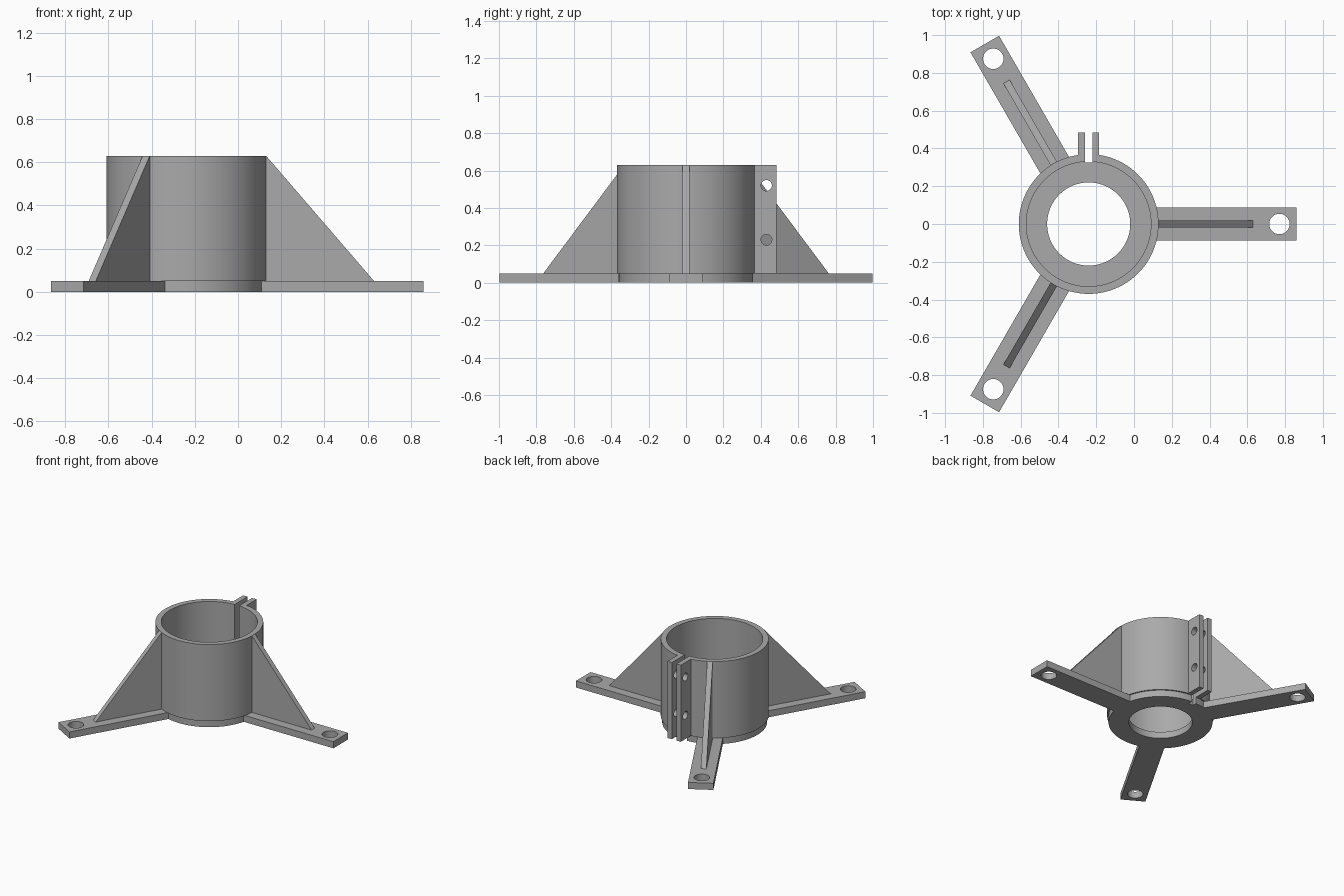
import bpy
from math import cos, sin, pi, radians
from mathutils import Matrix, Vector

cube = bpy.data.objects.get("Cube")
if cube:
    bpy.data.objects.remove(cube, do_unlink=True)

AXIS_X = -0.24            # sleeve axis
BASE_H, TOP = 0.05, 0.63
ARM_ANGLES = (0, 120, 240)

grey = bpy.data.materials.new("plain grey")
grey.use_nodes = True
colour = (0.4, 0.4, 0.4, 1)
grey.diffuse_color = colour
grey.node_tree.nodes["Principled BSDF"].inputs["Base Color"].default_value = colour


def prism(name, outline, depth, matrix):
    """Extrude an outline along its local z and bake in a transform."""
    n = len(outline)
    verts = [matrix @ Vector((x, y, z)) for z in (0, depth) for x, y in outline]
    faces = [list(range(n))[::-1], list(range(n, 2 * n))]
    faces += [[i, (i + 1) % n, n + (i + 1) % n, n + i] for i in range(n)]
    mesh = bpy.data.meshes.new(name)
    mesh.from_pydata(verts, [], faces)
    mesh.materials.append(grey)
    obj = bpy.data.objects.new(name, mesh)
    bpy.context.collection.objects.link(obj)
    return obj


def circle(r, n=96):
    return [(r * cos(2 * pi * i / n), r * sin(2 * pi * i / n)) for i in range(n)]


def rect(x0, x1, y0, y1):
    return [(x0, y0), (x1, y0), (x1, y1), (x0, y1)]


def at(x, y, z):
    return Matrix.Translation((x, y, z))


def combine(target, other, operation):
    """Apply a boolean and discard the second object."""
    mod = target.modifiers.new("bool", "BOOLEAN")
    mod.operation, mod.object, mod.solver = operation, other, "EXACT"
    bpy.context.view_layer.objects.active = target
    bpy.ops.object.modifier_apply(modifier=mod.name)
    bpy.data.objects.remove(other, do_unlink=True)


centre = at(AXIS_X, 0, 0)
below = at(AXIS_X, 0, -0.1)

# Base plate: disc with three drilled arms
base = prism("base_plate", circle(0.36), BASE_H, centre)
for angle in ARM_ANGLES:
    turn = Matrix.Rotation(radians(angle), 4, "Z")
    arm = prism("arm", rect(0.26, 1.1, -0.0875, 0.0875), BASE_H, centre @ turn)
    combine(base, arm, "UNION")
    hole = prism("bolt_hole", circle(0.054, 48), 0.3, below @ turn @ at(1.01, 0, 0))
    combine(base, hole, "DIFFERENCE")
combine(base, prism("centre_bore", circle(0.22), 0.3, below), "DIFFERENCE")
slot = rect(-0.019, 0.019, 0.325, 0.6)
combine(base, prism("slot", slot, 0.3, below), "DIFFERENCE")

# Sleeve with a pair of clamp ears, split by a slot
sleeve = prism("clamp_sleeve", circle(0.37), TOP - BASE_H, at(AXIS_X, 0, BASE_H))
ears = prism("ears", rect(-0.056, 0.056, 0.3, 0.485), TOP - BASE_H, at(AXIS_X, 0, BASE_H))
combine(sleeve, ears, "UNION")
combine(sleeve, prism("sleeve_bore", circle(0.33), 1, below), "DIFFERENCE")
combine(sleeve, prism("slot", rect(-0.019, 0.019, 0.2, 0.6), 1, below), "DIFFERENCE")
for z in (0.23, 0.52):
    drill = at(AXIS_X - 0.2, 0.43, z) @ Matrix.Rotation(pi / 2, 4, "Y")
    combine(sleeve, prism("screw_hole", circle(0.029, 32), 0.4, drill), "DIFFERENCE")

# Triangular ribs standing on the arms
ribs = []
upright = Matrix.Rotation(pi / 2, 4, "X")
for angle, label in zip(ARM_ANGLES, ("left", "back", "front")):
    turn = Matrix.Rotation(radians(angle), 4, "Z")
    profile = [(0.355, BASE_H), (0.87, BASE_H), (0.37, TOP), (0.355, TOP)]
    ribs.append(prism(label + "_rib", profile, 0.038,
                      centre @ turn @ at(0, 0.019, 0) @ upright))

# Smooth the round walls and keep the edges crisp
for obj in [base, sleeve] + ribs:
    bpy.ops.object.select_all(action="DESELECT")
    obj.select_set(True)
    bpy.context.view_layer.objects.active = obj
    bpy.ops.object.shade_smooth_by_angle(angle=radians(30))
